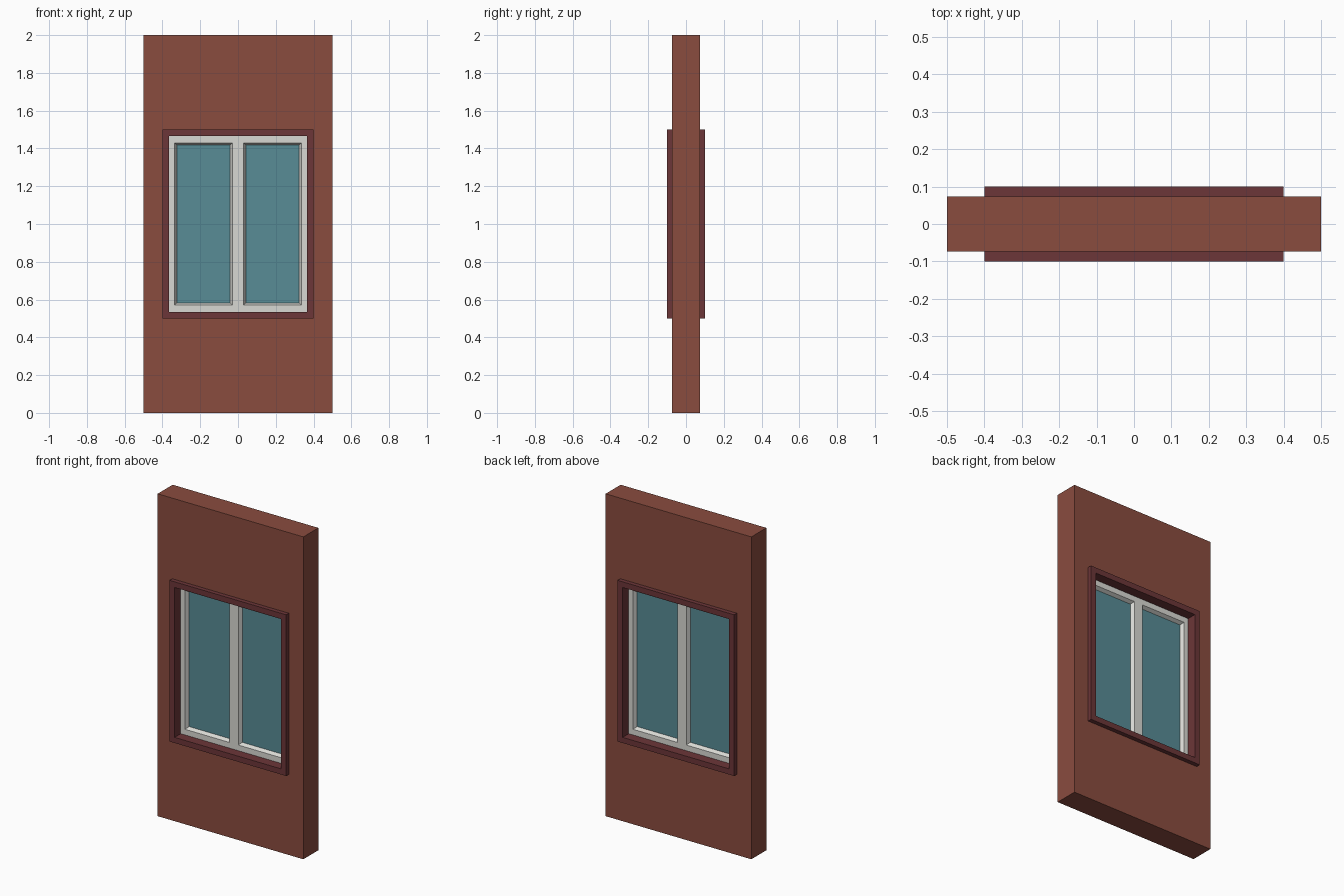
import bpy, bmesh

if "Cube" in bpy.data.objects:
    bpy.data.objects.remove(bpy.data.objects["Cube"])


def material(name, r, g, b):
    m = bpy.data.materials.new(name)
    lin = [((c / 255 + 0.055) / 1.055) ** 2.4 for c in (r, g, b)]
    m.diffuse_color = (*lin, 1)
    m.use_nodes = True
    m.node_tree.nodes["Principled BSDF"].inputs["Base Color"].default_value = m.diffuse_color
    return m


def frame(name, loops, mat, half=False):
    """Rectangular ring: skin a closed cycle of (x0, x1, z0, z1, y) loops."""
    bm = bmesh.new()
    rings = [[bm.verts.new((x, y, z)) for x, z in
              ((x0, z0), (x1, z0), (x1, z1), (x0, z1))]
             for x0, x1, z0, z1, y in loops]
    for a, b in zip(rings, rings[1:] + rings[:1]):
        for i in range(4):
            j = (i + 1) % 4
            vs = (a[i], a[j], b[j], b[i])
            # a half frame stays open on the mirror plane
            if not (half and all(abs(v.co.x) < 1e-6 for v in vs)):
                bm.faces.new(vs)
    bmesh.ops.recalc_face_normals(bm, faces=bm.faces)
    me = bpy.data.meshes.new(name)
    bm.to_mesh(me)
    bm.free()
    me.materials.append(mat)
    ob = bpy.data.objects.new(name, me)
    bpy.context.collection.objects.link(ob)
    if half:
        mod = ob.modifiers.new("mirror", 'MIRROR')
        mod.use_clip = True
    return ob


def box(name, size, loc, mat):
    bpy.ops.mesh.primitive_cube_add(size=1, location=loc)
    ob = bpy.context.object
    ob.name = name
    ob.scale = size
    ob.data.materials.append(mat)


wall_mat = material("brick red", 138, 76, 63)
trim_mat = material("dark maroon", 108, 54, 56)
sash_mat = material("off white", 217, 217, 212)
glass_mat = material("teal glass", 88, 140, 150)

OUT = (-0.4, 0.4, 0.5, 1.5)
INN = (-0.365, 0.365, 0.535, 1.465)
WALL = (-0.5, 0.5, 0.0, 2.0)

# wall panel with window opening
W = 0.0735
frame("wall", [(*WALL, -W), (*OUT, -W), (*OUT, W), (*WALL, W)], wall_mat)

# surround passing through the wall
frame("window_surround",
      [(*OUT, -0.1), (*INN, -0.1), (*INN, 0.1), (*OUT, 0.1)], trim_mat)

# twin sash with centre post and sloped glazing edges
S, G = 0.04, 0.018
half = (0.0, 0.365, 0.535, 1.465)
hole = (0.03, 0.335, 0.57, 1.43)
lip = (0.042, 0.323, 0.582, 1.418)
frame("window_sash", [(*half, -S), (*hole, -S), (*lip, -G),
                      (*lip, G), (*hole, S), (*half, S)], sash_mat, half=True)

# glass panes
for side, x in (("left", -0.1825), ("right", 0.1825)):
    box("glass_" + side, (0.281, 2 * G, 0.836), (x, 0, 1.0), glass_mat)
